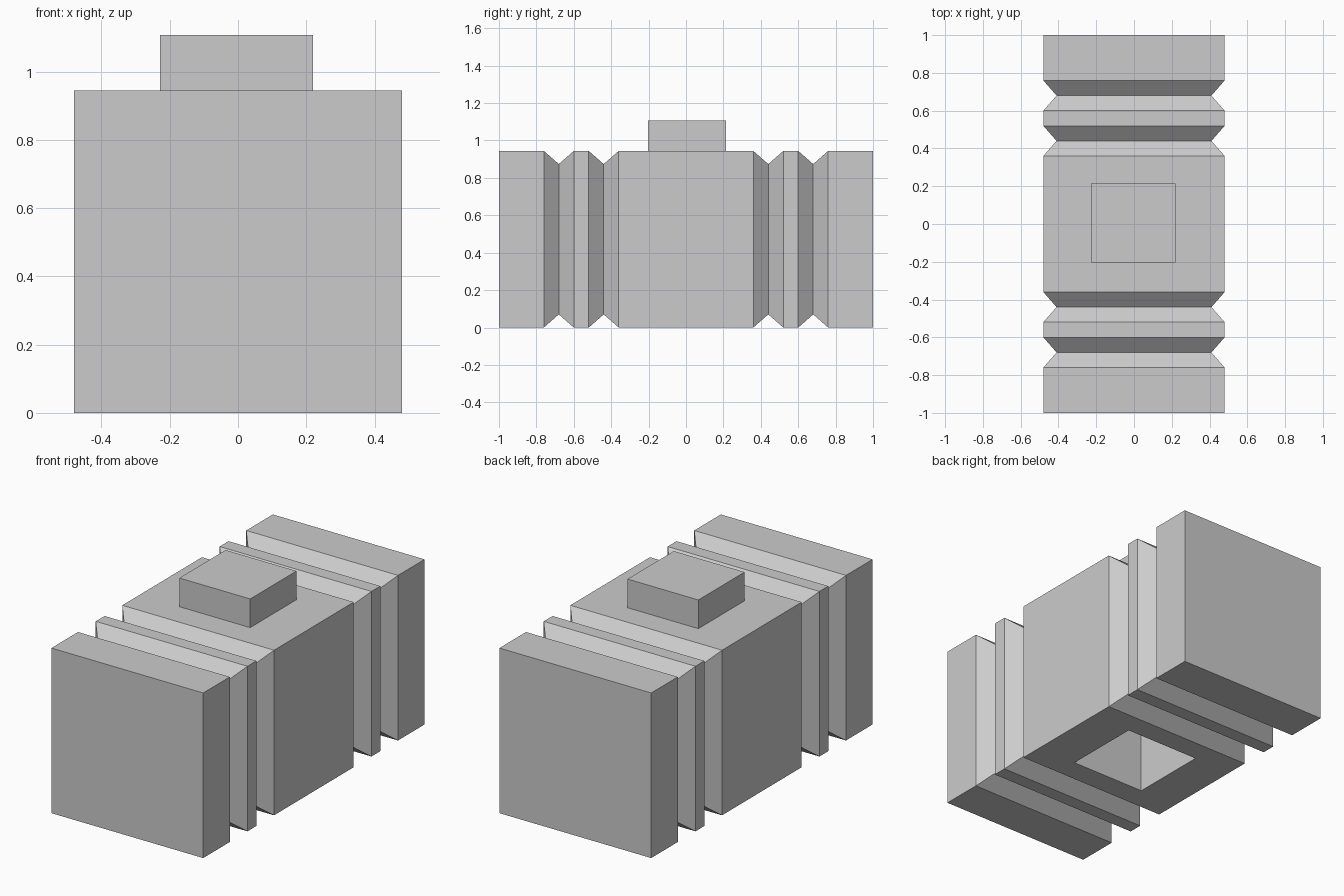
import bpy, bmesh

if "Cube" in bpy.data.objects:
    bpy.data.objects.remove(bpy.data.objects["Cube"])

HALF_W, HEIGHT, GROOVE = 0.48, 0.944, 0.07


def make_object(name, bm):
    bmesh.ops.recalc_face_normals(bm, faces=bm.faces)
    mesh = bpy.data.meshes.new(name)
    bm.to_mesh(mesh)
    bm.free()
    obj = bpy.data.objects.new(name, mesh)
    bpy.context.collection.objects.link(obj)
    return obj


def box(name, x0, x1, y0, y1, z0, z1):
    bm = bmesh.new()
    bmesh.ops.create_cube(bm, size=1)
    for v in bm.verts:
        v.co = (x1 if v.co.x > 0 else x0,
                y1 if v.co.y > 0 else y0,
                z1 if v.co.z > 0 else z0)
    return make_object(name, bm)


# Body: rectangular rings lofted along y, pinched at each V groove
half = [(0.36, 0), (0.44, GROOVE), (0.52, 0), (0.60, 0), (0.68, GROOVE), (0.76, 0), (1.0, 0)]
stations = [(-y, d) for y, d in reversed(half)] + half
bm = bmesh.new()
rings = []
for y, d in stations:
    w, lo, hi = HALF_W - d, d, HEIGHT - d
    rings.append([bm.verts.new((x, y, z))
                  for x, z in ((-w, lo), (w, lo), (w, hi), (-w, hi))])
for a, b in zip(rings, rings[1:]):
    for i in range(4):
        j = (i + 1) % 4
        bm.faces.new((a[i], a[j], b[j], b[i]))
bm.faces.new(rings[0])
bm.faces.new(rings[-1])
body = make_object("body", bm)

# Socket in the underside, slightly larger than the stud
cutter = box("socket_cutter", -0.24, 0.232, -0.225, 0.232, -0.2, 0.47)
cutter.hide_render = True
cutter.display_type = 'WIRE'
cut = body.modifiers.new("socket", 'BOOLEAN')
cut.operation = 'DIFFERENCE'
cut.solver = 'EXACT'
cut.object = cutter

# Stud on top
box("top_stud", -0.228, 0.22, -0.204, 0.214, HEIGHT, 1.108)
